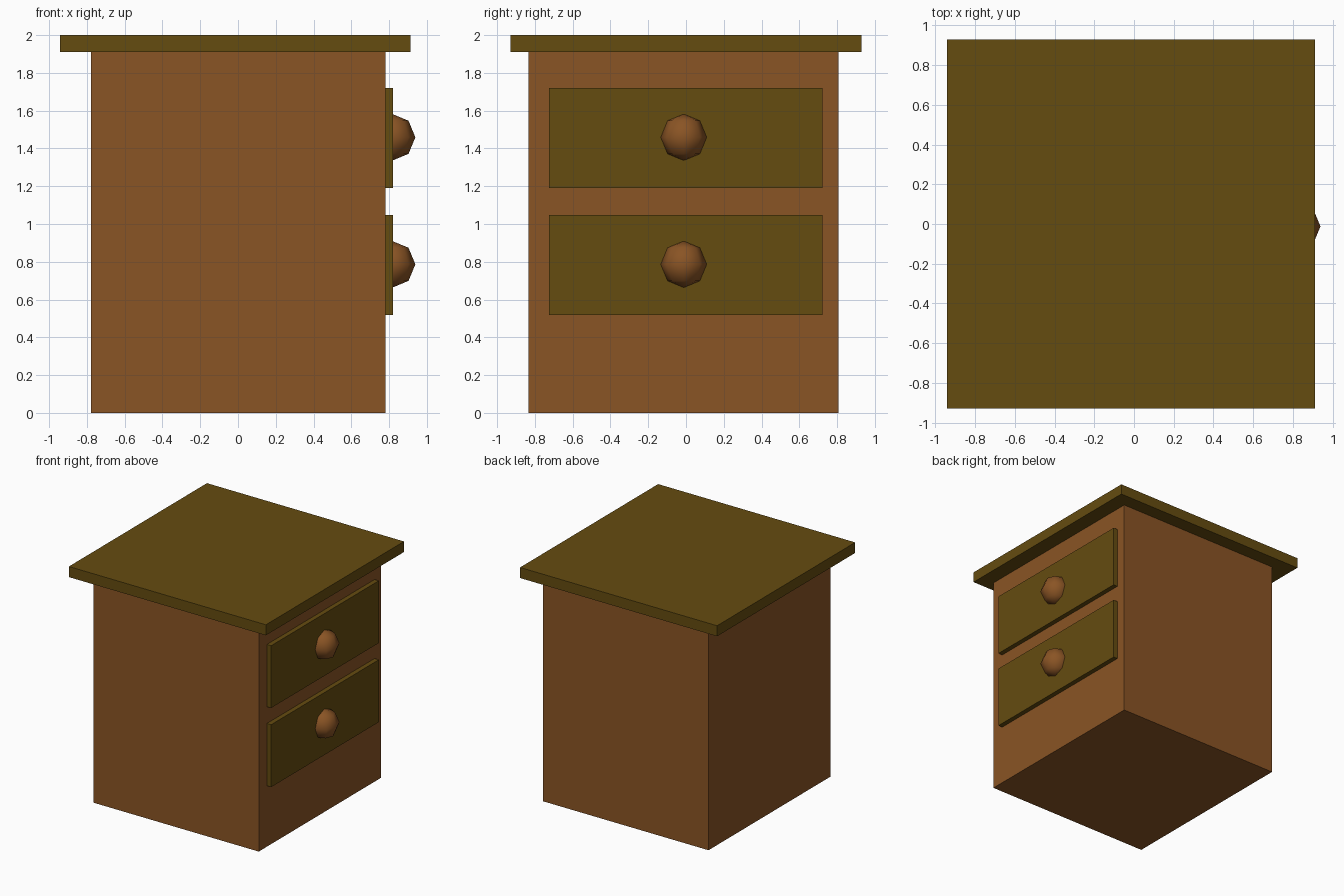
import bpy, bmesh
from mathutils import Matrix

if "Cube" in bpy.data.objects:
    bpy.data.objects.remove(bpy.data.objects["Cube"])


def material(name, rgb):
    m = bpy.data.materials.new(name)
    m.diffuse_color = (*rgb, 1)
    m.use_nodes = True
    m.node_tree.nodes["Principled BSDF"].inputs["Base Color"].default_value = m.diffuse_color
    return m


warm_wood = material("warm brown wood", (0.254, 0.089, 0.018))
olive_wood = material("dark olive wood", (0.130, 0.072, 0.005))


def add_object(name, bm, mat):
    mesh = bpy.data.meshes.new(name)
    bm.to_mesh(mesh)
    bm.free()
    mesh.materials.append(mat)
    obj = bpy.data.objects.new(name, mesh)
    bpy.context.collection.objects.link(obj)
    return obj


def box(name, lo, hi, mat):
    bm = bmesh.new()
    size = [b - a for a, b in zip(lo, hi)]
    mid = [(a + b) / 2 for a, b in zip(lo, hi)]
    bmesh.ops.create_cube(bm, size=1, matrix=Matrix.Translation(mid) @ Matrix.Diagonal((*size, 1)))
    return add_object(name, bm, mat)


def knob(name, centre, radius, mat):
    bm = bmesh.new()
    bmesh.ops.create_uvsphere(bm, u_segments=8, v_segments=4, radius=radius,
                              matrix=Matrix.Translation(centre))
    for f in bm.faces:
        f.smooth = True
    return add_object(name, bm, mat)


# Cabinet body and overhanging top
box("cabinet_body", (-0.777, -0.835, 0), (0.78, 0.807, 1.91), warm_wood)
box("table_top", (-0.942, -0.928, 1.91), (0.912, 0.928, 2.0), olive_wood)

# Two drawers facing +x, each with a low-poly round knob
for label, z0, z1 in (("lower", 0.517, 1.048), ("upper", 1.19, 1.72)):
    box(label + "_drawer_front", (0.74, -0.725, z0), (0.82, 0.722, z1), olive_wood)
    knob(label + "_knob", (0.815, -0.012, (z0 + z1) / 2 + 0.004), 0.124, warm_wood)
